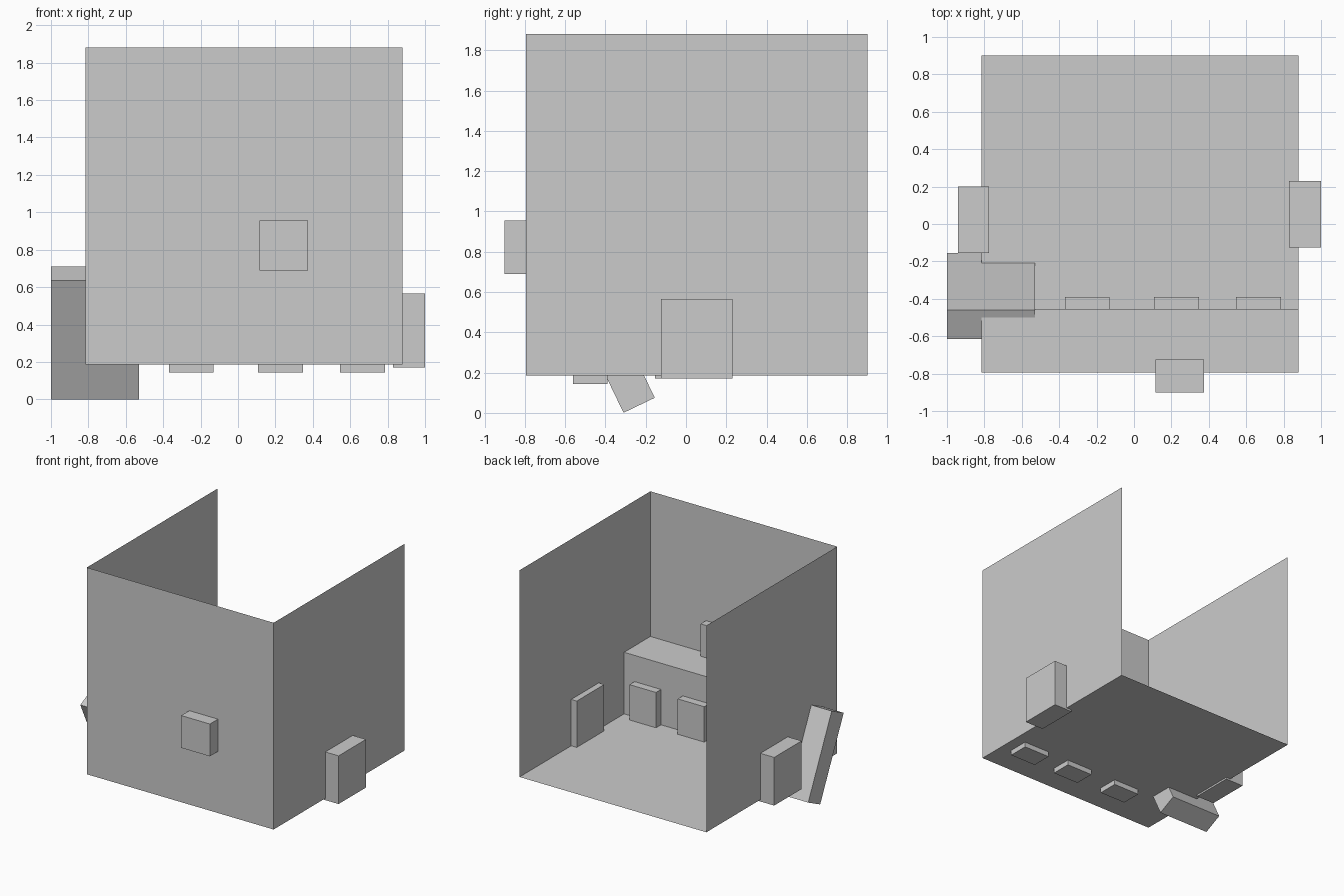
import bpy
import bmesh
from math import atan2
from mathutils import Matrix, Vector

cube = bpy.data.objects.get("Cube")
if cube:
    bpy.data.objects.remove(cube, do_unlink=True)

# One plain grey for everything
grey = bpy.data.materials.new("plain_grey")
grey.use_nodes = True
colour = (0.6, 0.6, 0.6, 1.0)
grey.diffuse_color = colour
grey.node_tree.nodes["Principled BSDF"].inputs["Base Color"].default_value = colour


def finish(name, bm):
    mesh = bpy.data.meshes.new(name)
    bm.to_mesh(mesh)
    bm.free()
    mesh.materials.append(grey)
    obj = bpy.data.objects.new(name, mesh)
    bpy.context.collection.objects.link(obj)
    return obj


def box(name, low, high):
    """Box between two opposite corners, with its origin at its centre."""
    low, high = Vector(low), Vector(high)
    bm = bmesh.new()
    bmesh.ops.create_cube(bm, size=1)
    bmesh.ops.scale(bm, vec=high - low, verts=bm.verts)
    obj = finish(name, bm)
    obj.location = (low + high) / 2
    return obj


def sheet(name, low, high, open_sides):
    """Thin shell of a box, leaving out the faces that point along open_sides."""
    low, high = Vector(low), Vector(high)
    bm = bmesh.new()
    bmesh.ops.create_cube(bm, size=1)
    bmesh.ops.scale(bm, vec=high - low, verts=bm.verts)
    bmesh.ops.translate(bm, vec=(low + high) / 2, verts=bm.verts)
    bm.normal_update()
    gone = [f for f in bm.faces
            if any(f.normal.dot(Vector(d)) > 0.9 for d in open_sides)]
    bmesh.ops.delete(bm, geom=gone, context='FACES')
    return finish(name, bm)


UP, DOWN = (0, 0, 1), (0, 0, -1)
BACK, FRONT = (0, 1, 0), (0, -1, 0)
LEFT, RIGHT = (1, 0, 0), (-1, 0, 0)

# Room shell: floor and three walls, open at the top and back
x0, x1, y0, y1, floor = -0.815, 0.88, -0.795, 0.90, 0.185
sheet("room_shell", (x0, y0, floor), (x1, y1, 1.88), [UP, BACK])

# Raised ledge along the front wall: only its top and riser
sheet("ledge", (x0, y0, floor), (x1, -0.455, 0.69), [DOWN, FRONT, LEFT, RIGHT])

# Blocks set through the walls
box("front_wall_block", (0.115, -0.90, 0.69), (0.375, -0.725, 0.955))
box("left_wall_block", (0.83, -0.125, 0.17), (1.0, 0.23, 0.565))
box("right_wall_block", (-0.94, -0.155, 0.17), (-0.775, 0.20, 0.565))

# Row of blocks set into the ledge riser
for i, x in enumerate((-0.25, 0.228, 0.665)):
    box(f"ledge_block_{i + 1}", (x - 0.12, -0.56, 0.143), (x + 0.12, -0.39, 0.475))

# Leaning slab through the front right corner
slab = box("leaning_slab", (-1.0, -0.086, -0.352), (-0.53, 0.086, 0.352))
slab.matrix_world = (Matrix.Translation((-0.765, -0.385, 0.355))
                     @ Matrix.Rotation(atan2(0.305, 0.635), 4, 'X'))
